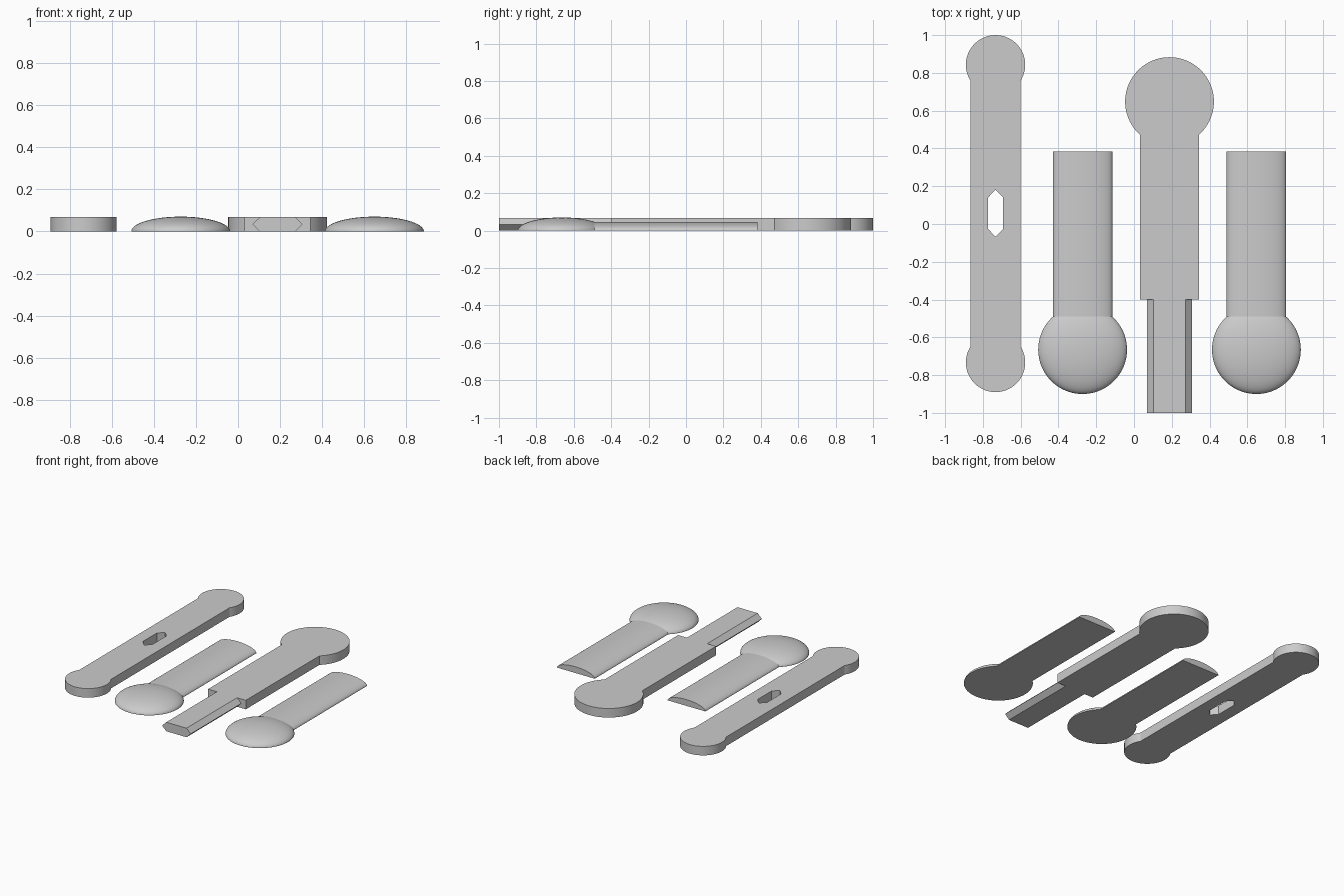
import bpy, bmesh
from math import pi, sin, cos, acos, asin, sqrt, radians
from mathutils import Vector, Matrix

cube = bpy.data.objects.get("Cube")
if cube:
    bpy.data.objects.remove(cube, do_unlink=True)

THICK = 0.068

# Single plain grey
grey = bpy.data.materials.new("light_grey")
grey.use_nodes = True
grey.diffuse_color = (0.6, 0.6, 0.6, 1)
grey.node_tree.nodes["Principled BSDF"].inputs["Base Color"].default_value = (0.6, 0.6, 0.6, 1)


def finish(name, bm, location, angle):
    """Turn a bmesh into a named, shaded object."""
    bmesh.ops.recalc_face_normals(bm, faces=bm.faces)
    mesh = bpy.data.meshes.new(name)
    bm.to_mesh(mesh)
    bm.free()
    mesh.materials.append(grey)
    obj = bpy.data.objects.new(name, mesh)
    obj.location = location
    bpy.context.collection.objects.link(obj)
    bpy.ops.object.select_all(action='DESELECT')
    obj.select_set(True)
    bpy.context.view_layer.objects.active = obj
    bpy.ops.object.shade_smooth_by_angle(angle=radians(angle))
    return obj


def prism(name, loops, direction, location):
    """Extrude a flat outline; any further loops become holes."""
    bm = bmesh.new()
    for loop in loops:
        verts = [bm.verts.new(p) for p in loop]
        for a, b in zip(verts, verts[1:] + verts[:1]):
            bm.edges.new((a, b))
    bmesh.ops.triangle_fill(bm, edges=bm.edges[:], use_beauty=True, normal=direction)
    out = bmesh.ops.extrude_face_region(bm, geom=bm.faces[:])
    moved = [g for g in out["geom"] if isinstance(g, bmesh.types.BMVert)]
    bmesh.ops.translate(bm, verts=moved, vec=direction)
    bmesh.ops.dissolve_limit(bm, angle_limit=0.001, verts=bm.verts[:], edges=bm.edges[:])
    return finish(name, bm, location, 30)


def round_end(radius, half_width, y, side, steps=64):
    """Arc of a round head, starting and ending on the straight sides."""
    start = -acos(half_width / radius)
    pts = []
    for i in range(steps + 1):
        a = start + (pi - 2 * start) * i / steps
        pts.append((side * radius * cos(a), y + side * radius * sin(a), 0))
    return pts


def hexagon(half_w, shoulder, half_h):
    """Elongated hexagon with points on its long or short axis."""
    return [(half_w, shoulder), (0, half_h), (-half_w, shoulder),
            (-half_w, -shoulder), (0, -half_h), (half_w, -shoulder)]


up = Vector((0, 0, THICK))

# Slotted bar with a round head at both ends
bar = round_end(0.157, 0.132, 0.843, 1) + round_end(0.157, 0.132, -0.733, -1)
slot = [(x, y + 0.057, 0) for x, y in hexagon(0.04, 0.083, 0.124)]
prism("slotted_bar", [bar, slot], up, (-0.733, 0, 0))

# Paddle with one large round head
paddle = round_end(0.235, 0.157, 0.648, 1) + [(-0.157, -0.4, 0), (0.157, -0.4, 0)]
prism("paddle", [paddle], up, (0.188, 0, 0))

# Six-sided tongue that continues the paddle
tongue = [(z, 0, x + THICK / 2) for x, z in hexagon(THICK / 2, 0.084, 0.119)]
prism("paddle_tongue", [tongue], Vector((0, 0.6, 0)), (0.188, -1, 0))

# Domed spoons: half-turned profile, flattened in height
HEAD, HANDLE, HEAD_Y, END_Y, FLAT = 0.235, 0.157, -0.665, 0.383, 0.3


def spoon(name, x):
    bm = bmesh.new()
    last = pi - asin(HANDLE / HEAD)
    profile = [(HEAD * sin(last * i / 40), HEAD_Y - HEAD * cos(last * i / 40))
               for i in range(41)]
    profile += [(HANDLE, END_Y), (0, END_Y)]
    verts = [bm.verts.new((r, y, 0)) for r, y in profile]
    edges = [bm.edges.new(pair) for pair in zip(verts, verts[1:])]
    bmesh.ops.spin(bm, geom=verts + edges, cent=(0, 0, 0), axis=(0, -1, 0),
                   angle=pi, steps=64)
    bmesh.ops.remove_doubles(bm, verts=bm.verts[:], dist=1e-5)
    rim = [e for e in bm.edges if e.is_boundary]
    bmesh.ops.contextual_create(bm, geom=rim)
    bmesh.ops.transform(bm, matrix=Matrix.Diagonal((1, 1, FLAT, 1)), verts=bm.verts[:])
    return finish(name, bm, (x, 0, 0), 15)


spoon("left_spoon", 0.648)
spoon("right_spoon", -0.272)
